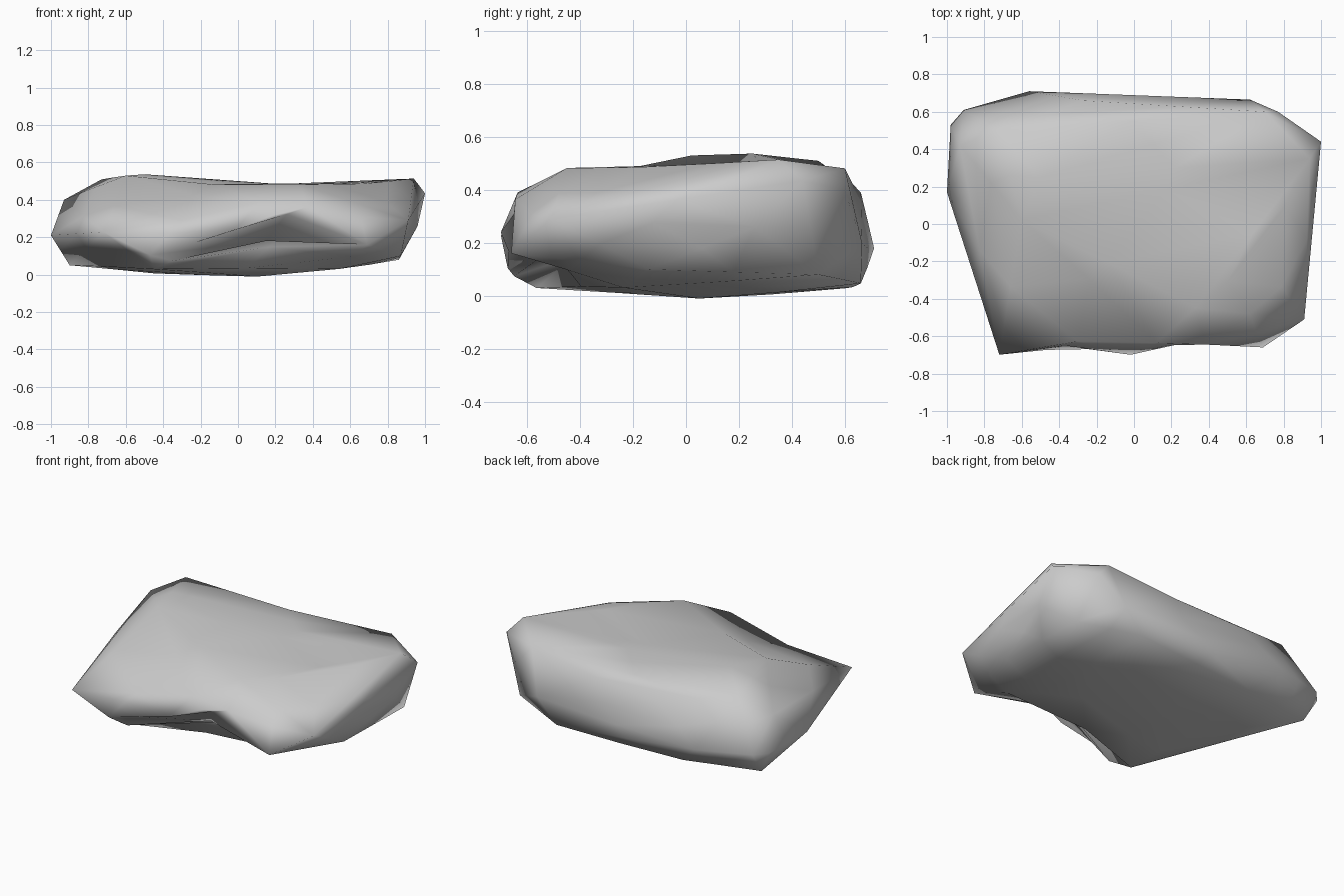
import bpy, bmesh, math
from mathutils import Vector

cube = bpy.data.objects.get("Cube")
if cube:
    bpy.data.objects.remove(cube, do_unlink=True)

# One plain stone colour
stone = bpy.data.materials.new("stone_grey")
stone.use_nodes = True
colour = (0.6, 0.6, 0.6, 1)
stone.diffuse_color = colour
stone.node_tree.nodes["Principled BSDF"].inputs["Base Color"].default_value = colour

# Corners of the worn upper surface
crown = [(-.73, .5, .51), (-.5, .25, .545), (-.6, .02, .535), (-.14, .53, .49),
         (.33, -.45, .485), (.67, -.16, .49), (.94, .35, .515), (.7, .6, .485),
         (.12, -.64, .39), (-.93, .42, .4)]
# Widest corners round the sides
waist = [(-.72, -.7, .23), (-.02, -.71, .24), (.69, -.66, .16), (.91, -.51, .29),
         (.87, -.14, .1), (.96, .26, .26), (1, .44, .435), (.77, .6, .4),
         (-1, .17, .21), (-.98, .53, .2), (-.91, .61, .2), (-.56, .71, .18),
         (.62, .665, .2), (-.27, .66, .4), (.4, -.655, .33)]
# Corners of the underside
base = [(-.47, -.69, .11), (-.45, -.57, .035), (-.35, -.67, .08), (-.9, .5, .05),
        (-.4, .6, .03), (.48, .66, .05), (.86, .5, .08), (.54, -.24, .03),
        (.1, .05, 0), (-.45, 0, .01)]

# Rock body wrapped tightly round its corners
bm = bmesh.new()
for point in crown + waist + base:
    bm.verts.new(point)
bmesh.ops.convex_hull(bm, input=bm.verts)
loose = [v for v in bm.verts if not v.link_faces]
bmesh.ops.delete(bm, geom=loose, context='VERTS')
corners = set(bm.verts)
long_edges = [e for e in bm.edges if e.calc_length() > .35]
bmesh.ops.subdivide_edges(bm, edges=long_edges, cuts=1, use_grid_fill=True)
bmesh.ops.triangulate(bm, faces=bm.faces)


def dent(centre, radius, push):
    """Press the surface in around a point, leaving the corners in place."""
    for v in bm.verts:
        if v not in corners:
            fall = math.exp(-((v.co - Vector(centre)).length / radius) ** 2)
            v.co += Vector(push) * fall


# Undercut below the front ledge
dent((.33, -.67, .2), .13, (-.08, .03, .12))
dent((.17, -.65, .12), .13, (.06, .21, .04))
dent((.3, -.45, .09), .2, (0, .04, .03))
# Hollows in the front edge, the front slope and across the top
dent((-.35, -.69, .23), .15, (0, .05, 0))
dent((-.35, -.4, .4), .3, (0, .02, -.04))
dent((.1, .25, .52), .45, (0, 0, -.05))
bmesh.ops.recalc_face_normals(bm, faces=bm.faces)

mesh = bpy.data.meshes.new("rock")
bm.to_mesh(mesh)
bm.free()
mesh.materials.append(stone)
rock = bpy.data.objects.new("rock", mesh)
bpy.context.collection.objects.link(rock)

# Soft shading over the coarse facets
bpy.context.view_layer.objects.active = rock
rock.select_set(True)
bpy.ops.object.shade_smooth()
